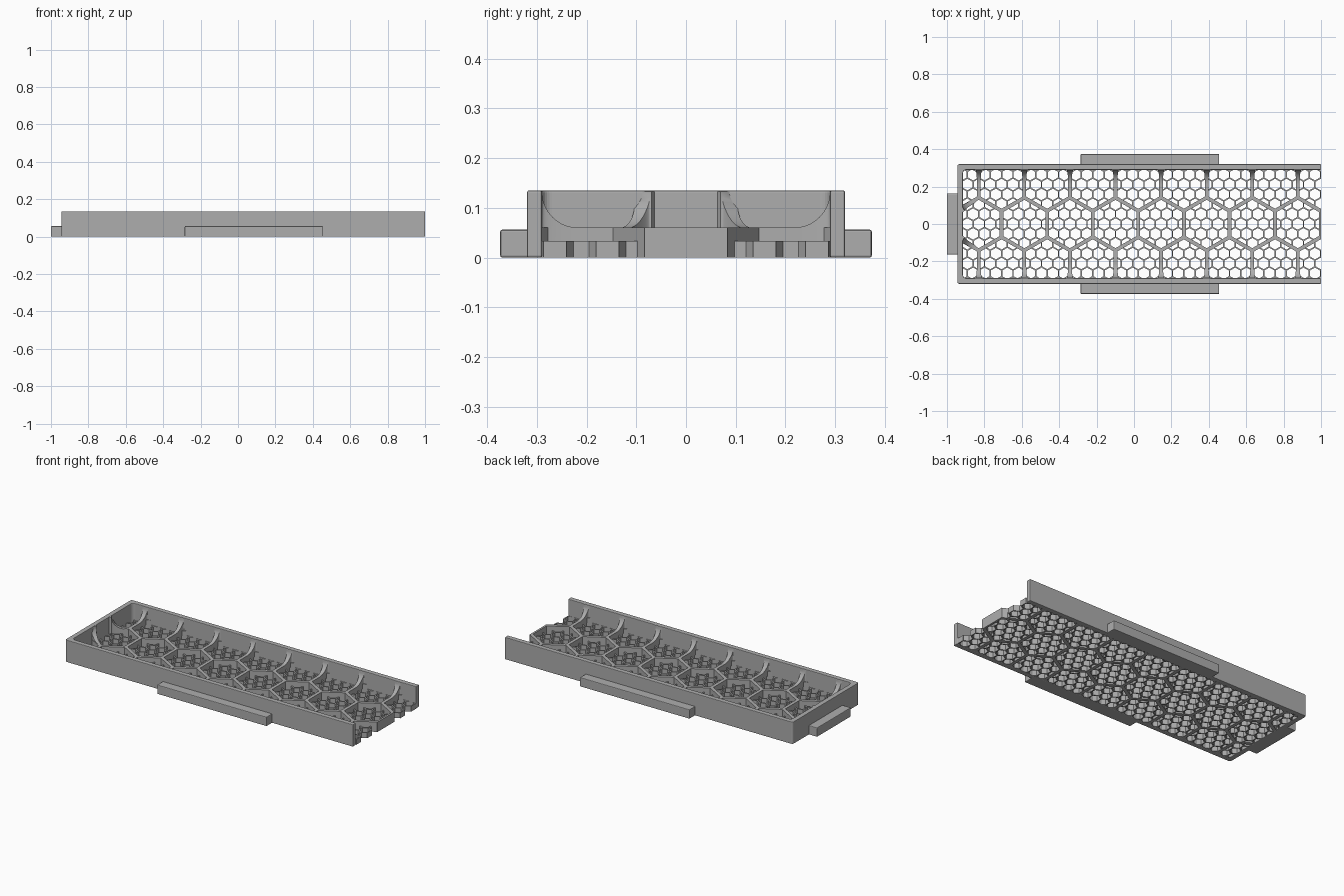
import bpy, bmesh
from math import pi, sin, cos, radians, sqrt, ceil
from mathutils import Vector

cube = bpy.data.objects.get("Cube")
if cube:
    bpy.data.objects.remove(cube, do_unlink=True)

grey = bpy.data.materials.new("plain_grey")
grey.use_nodes = True
COLOR = (0.42, 0.42, 0.42, 1)
grey.diffuse_color = COLOR
grey.node_tree.nodes["Principled BSDF"].inputs["Base Color"].default_value = COLOR

PITCH = 0.2437                 # large cell width across flats
ORIGIN_X = 0.876               # centre of the last middle cell
X_IN, Y_IN = -0.915, 0.29      # inner wall faces
X_OUT, Y_OUT = -0.945, 0.32
RIB_TOP, WALL_TOP = 0.06, 0.135


def finish(name, bm, bevel=0, smooth=False):
    bmesh.ops.recalc_face_normals(bm, faces=bm.faces)
    me = bpy.data.meshes.new(name)
    bm.to_mesh(me)
    bm.free()
    me.materials.append(grey)
    if smooth:
        me.shade_smooth()
        me.set_sharp_from_angle(angle=radians(35))
    ob = bpy.data.objects.new(name, me)
    bpy.context.collection.objects.link(ob)
    if bevel:
        mod = ob.modifiers.new("edge_softening", "BEVEL")
        mod.width = bevel
        mod.segments = 2
        mod.limit_method = 'ANGLE'
        mod.angle_limit = radians(50)
    return ob


def honeycomb(name, pitch, wall, height):
    """Open hexagon lattice clipped to the inside of the tray."""
    bm = bmesh.new()
    outer, inner = pitch / sqrt(3), (pitch - wall) / sqrt(3)
    row_step = outer * 1.5
    rows = ceil(Y_OUT / row_step) + 1
    cols = ceil(2 / pitch) + 2
    for j in range(-rows, rows + 1):
        for i in range(-cols, 5):
            cx = ORIGIN_X + pitch * (i + 0.5 * (j % 2))
            cy = row_step * j
            if cx - pitch > 1 or cx + pitch < X_OUT:
                continue

            def ring(r, z):
                return [bm.verts.new((cx + r * cos(pi / 6 + k * pi / 3),
                                      cy + r * sin(pi / 6 + k * pi / 3), z)) for k in range(6)]
            ot, it, ob, ib = ring(outer, height), ring(inner, height), ring(outer, 0), ring(inner, 0)
            for k in range(6):
                n = (k + 1) % 6
                bm.faces.new((ot[k], ot[n], it[n], it[k]))
                bm.faces.new((it[k], it[n], ib[n], ib[k]))
                bm.faces.new((ib[k], ib[n], ob[n], ob[k]))
    bmesh.ops.remove_doubles(bm, verts=bm.verts, dist=0.0005)
    clips = [((0, Y_IN + 0.002, 0), (0, 1, 0)), ((0, -Y_IN - 0.002, 0), (0, -1, 0)),
             ((X_IN - 0.002, 0, 0), (-1, 0, 0)), ((1, 0, 0), (1, 0, 0))]
    for co, no in clips:
        cut = bmesh.ops.bisect_plane(bm, geom=bm.verts[:] + bm.edges[:] + bm.faces[:], dist=1e-5,
                                     plane_co=co, plane_no=no, clear_outer=True)
    # Close the lattice where the open end slices it
    edges = [e for e in cut["geom_cut"] if isinstance(e, bmesh.types.BMEdge)]
    bmesh.ops.edgenet_fill(bm, edges=edges)
    return finish(name, bm)


def box(name, x0, x1, y0, y1, z0, z1):
    bm = bmesh.new()
    bmesh.ops.create_cube(bm, size=1)
    for v in bm.verts:
        v.co = ((x0 + x1) / 2 + v.co.x * (x1 - x0),
                (y0 + y1) / 2 + v.co.y * (y1 - y0),
                (z0 + z1) / 2 + v.co.z * (z1 - z0))
    return finish(name, bm, bevel=0.004)


def corner_path(x, y, r, steps=6):
    """Open path round the closed end, from +y to -y, with rounded corners."""
    pts = [(1, y)]
    for sign, start in ((1, pi / 2), (-1, pi)):
        for k in range(steps + 1):
            a = start + k * pi / 2 / steps
            pts.append((x + r + r * cos(a), sign * (y - r) + r * sin(a)))
    return pts + [(1, -y)]


def gusset(name, base, direction, radius=0.073, steps=10):
    """Concave fillet carrying a rib up the wall, flaring towards the top."""
    bm = bmesh.new()
    d = Vector((*direction, 0)).normalized()
    side = Vector((-d.y, d.x, 0))
    profile = [(-0.015, RIB_TOP + radius, 0.02)]
    for k in range(steps + 1):
        a = k / steps * pi / 2
        profile.append((radius * (1 - cos(a)), RIB_TOP + radius * (1 - sin(a)),
                        0.01 + 0.01 * (1 - k / steps) ** 2))
    sections = []
    for dist, z, w in profile:
        p = Vector((*base, 0)) + d * dist
        sections.append([bm.verts.new(p + side * s * w + Vector((0, 0, h)))
                         for s, h in ((-1, 0.03), (-1, z), (1, z), (1, 0.03))])
    for a, b in zip(sections, sections[1:]):
        for k in range(4):
            n = (k + 1) % 4
            bm.faces.new((a[k], a[n], b[n], b[k]))
    bm.faces.new(sections[0])
    bm.faces.new(sections[-1])
    # Keep the end gusset inside the open edge
    bmesh.ops.bisect_plane(bm, geom=bm.verts[:] + bm.edges[:] + bm.faces[:],
                           plane_co=(1, 0, 0), plane_no=(1, 0, 0), clear_outer=True)
    return finish(name, bm, smooth=True)


# Tray wall: three sides, open at +x
bm = bmesh.new()
outside = corner_path(X_OUT, Y_OUT, 0.012)
inside = corner_path(X_IN, Y_IN, 0.02)
layers = [[[bm.verts.new((x, y, z)) for x, y in path] for path in (outside, inside)]
          for z in (0, WALL_TOP)]
(lo, li), (uo, ui) = layers
for k in range(len(lo) - 1):
    for a, b in ((lo, uo), (uo, ui), (ui, li), (li, lo)):
        bm.faces.new((a[k], a[k + 1], b[k + 1], b[k]))
for k in (0, -1):
    bm.faces.new((lo[k], uo[k], ui[k], li[k]))
finish("tray_wall", bm, bevel=0.004)

# Fine mesh floor and the tall rib lattice
honeycomb("fine_mesh_floor", PITCH / 4, 0.0075, 0.033)
honeycomb("large_cell_ribs", PITCH, 0.02, RIB_TOP)

# Gussets along the long walls and on the closed end
for s, label in ((1, "back"), (-1, "front")):
    for k in range(8):
        gusset(f"{label}_gusset_{k + 1}", (ORIGIN_X - PITCH * k, s * Y_IN), (0, -s))
    gusset(f"end_{label}_gusset", (X_IN, s * 0.087), (cos(pi / 6), s * sin(pi / 6)))

# Outer tabs
box("front_tab", -0.285, 0.455, -0.374, -0.31, 0, 0.056)
box("back_tab", -0.285, 0.455, 0.31, 0.374, 0, 0.056)
box("end_tab", -1, -0.935, -0.163, 0.163, 0, 0.056)
